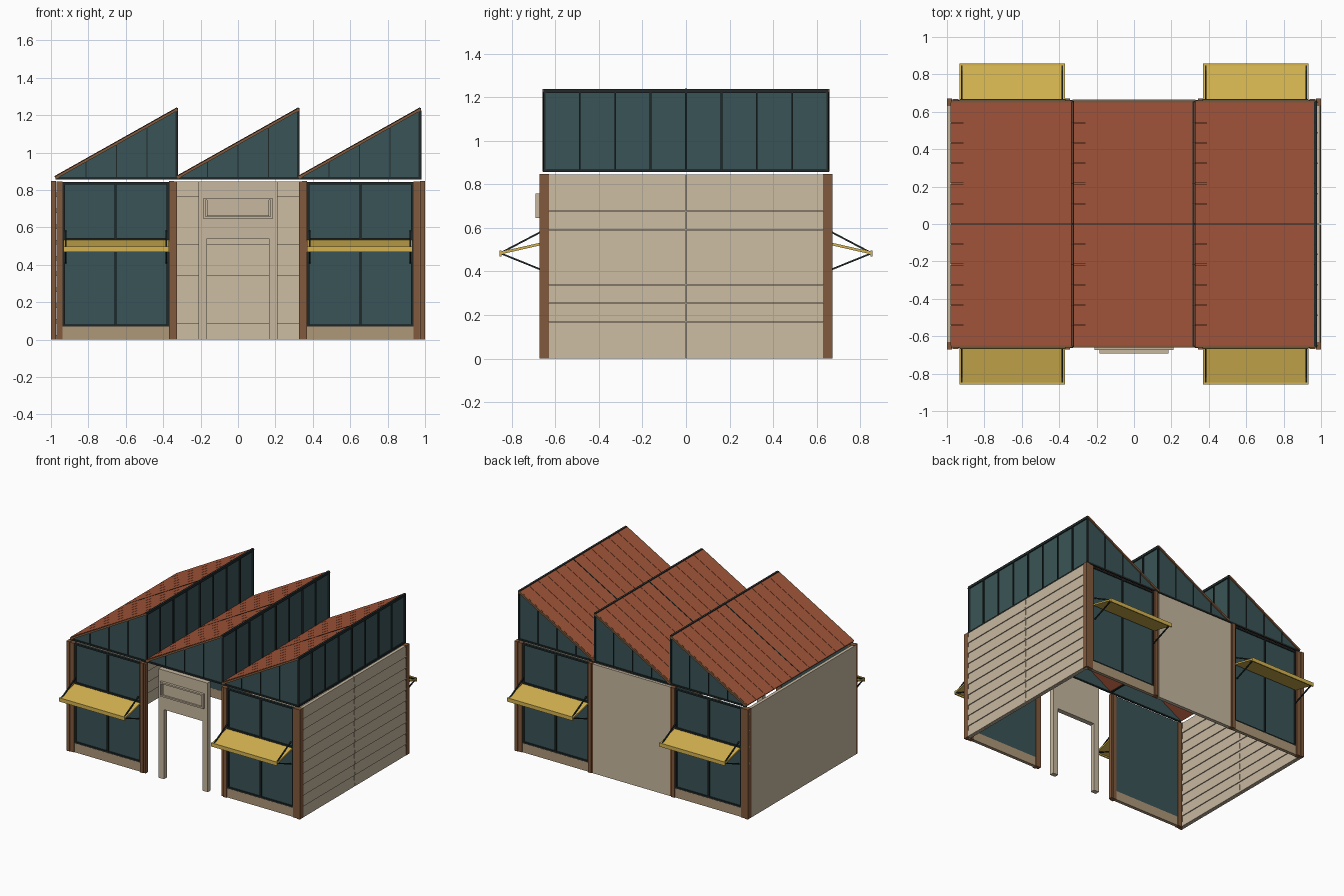
import bpy
from math import atan2, hypot
from mathutils import Vector

if "Cube" in bpy.data.objects:
    bpy.data.objects.remove(bpy.data.objects["Cube"])


def material(name, rgb):
    m = bpy.data.materials.new(name)
    m.diffuse_color = (*rgb, 1)
    m.use_nodes = True
    m.node_tree.nodes["Principled BSDF"].inputs["Base Color"].default_value = m.diffuse_color
    return m


GLASS = material("teal_glass", (.042, .088, .093))
RED = material("red_roof", (.37, .093, .042))
BEIGE = material("beige_wall", (.57, .48, .35))
TAN = material("tan_base", (.42, .31, .19))
BROWN = material("brown_timber", (.22, .10, .045))
YELLOW = material("yellow_awning", (.66, .45, .08))
DARK = material("dark_metal", (.015, .022, .022))


def prism(name, pts, axis, a, b, mat):
    """Extrude a 2D outline along x (outline in y,z) or along y (outline in x,z)."""
    def place(p, t):
        return (t, p[0], p[1]) if axis == 'x' else (p[0], t, p[1])
    n = len(pts)
    verts = [place(p, a) for p in pts] + [place(p, b) for p in pts]
    faces = [tuple(range(n)), tuple(range(2 * n - 1, n - 1, -1))]
    faces += [(i, i + n, (i + 1) % n + n, (i + 1) % n) for i in range(n)]
    me = bpy.data.meshes.new(name)
    me.from_pydata(verts, [], faces)
    ob = bpy.data.objects.new(name, me)
    bpy.context.collection.objects.link(ob)
    # make all faces point outward
    import bmesh
    bm = bmesh.new()
    bm.from_mesh(me)
    bmesh.ops.recalc_face_normals(bm, faces=bm.faces)
    bm.to_mesh(me)
    bm.free()
    me.materials.append(mat)
    return ob


def box(name, x0, x1, y0, y1, z0, z1, mat):
    return prism(name, [(x0, z0), (x1, z0), (x1, z1), (x0, z1)], 'y', y0, y1, mat)


def bar(name, p, q, t, axis, a, b, mat):
    """Flat slab of thickness t whose side view runs from p to q."""
    d = (Vector(q) - Vector(p)).normalized() * t / 2
    n = Vector((-d.y, d.x))
    p, q = Vector(p), Vector(q)
    return prism(name, [p + n, p - n, q - n, q + n], axis, a, b, mat)


# lapped board outline: (depth, height) pairs, thick at the bottom edge
ROWS, H = 10, 0.845
STEP = H / ROWS


def board(depth0, z, sign=1):
    return [(depth0, z + .001), (depth0 + sign * .015, z + .001),
            (depth0 + sign * .009, z + STEP), (depth0, z + STEP)]


# side walls, boards on the +x face of both
for side, x in (("left", -1.0), ("right", .97)):
    box(side + "_wall", x, x + .016, -.65, .65, 0, H, BEIGE)
    for i in range(ROWS):
        for a, b in ((-.63, -.002), (.002, .63)):
            prism(side + "_wall_board", board(x + .015, i * STEP), 'y', a, b, BEIGE)

# back wall, boards on the inside
box("back_wall", -.33, .33, .65, .665, 0, H, BEIGE)
for i in range(ROWS):
    prism("back_wall_board", board(.651, i * STEP, -1), 'x', -.33, .33, BEIGE)

# window bays at the four corners
for sx in (-1, 1):
    for sy in (-1, 1):
        def bay(name, x0, x1, y0, y1, z0, z1, mat):
            xs, ys = sorted((sx * x0, sx * x1)), sorted((sy * y0, sy * y1))
            return box(name, *xs, *ys, z0, z1, mat)
        # posts
        bay("corner_post", .972, 1.0, .63, .672, 0, .848, BROWN)
        bay("corner_post_inner", .937, .97, .635, .668, 0, .845, BROWN)
        bay("inner_post", .342, .37, .635, .672, 0, .848, BROWN)
        bay("inner_post_trim", .325, .341, .635, .664, 0, .845, BROWN)
        # base panel and glass
        bay("base_panel", .37, .937, .637, .662, 0, .07, TAN)
        bay("window_glass", .37, .937, .638, .652, .07, .84, GLASS)
        # window frame
        for x in (.37, .649, .925):
            bay("window_upright", x, x + .012, .65, .661, .07, .84, DARK)
        for z in (.07, .53, .83):
            bay("window_rail", .37, .937, .65, .661, z, z + .012, DARK)
        # awning with front lip and struts
        xa, xb = sorted((sx * .37, sx * .932))
        bar("awning", (sy * .665, .527), (sy * .85, .485), .012, 'x', xa, xb, YELLOW)
        bay("awning_lip", .37, .932, .848, .857, .468, .497, YELLOW)
        for x in (.38, .918):
            a, b = sorted((sx * x, sx * (x + .008)))
            for z in (.58, .41):
                bar("awning_strut", (sy * .67, z), (sy * .853, .484), .008, 'x', a, b, DARK)

# entrance gate with blank panel
for a, b in ((-.21, -.165), (.165, .21)):
    box("gate_leg", a, b, -.67, -.635, 0, .54, BEIGE)
box("gate_header", -.21, .21, -.673, -.635, .54, .845, BEIGE)
box("gate_panel", -.165, .165, -.684, -.67, .66, .745, BEIGE)
for z in (.645, .745):
    box("gate_panel_rail", -.185, .185, -.692, -.67, z, z + .012, BEIGE)
for x in (-.185, .173):
    box("gate_panel_stile", x, x + .012, -.692, -.67, .657, .745, BEIGE)

# sawtooth roof
W, Z0, RISE = .65, .86, .365
for k in range(3):
    x0 = -.975 + k * W
    x1 = x0 + W

    def slope(t):
        return Z0 + RISE * t / W
    # glazed gables with uprights
    for s in (-1, 1):
        ya, yb = sorted((s * .64, s * .65))
        prism("gable_glass", [(x0, Z0), (x1, Z0), (x1, Z0 + RISE)], 'y', ya, yb, GLASS)
        ya, yb = sorted((s * .645, s * .656))
        for t in (.1625, .325, .4875, .644):
            box("gable_upright", x0 + t - .003, x0 + t + .003, ya, yb, Z0, slope(t), DARK)
        box("gable_sill", x0, x1, ya, yb, Z0 - .004, Z0 + .008, DARK)
        bar("gable_edge", (x0, Z0 + .006), (x1, Z0 + RISE + .006), .014, 'y',
            *sorted((s * .648, s * .66)), BROWN)
    # vertical glazing
    box("roof_light_glass", x1 - .012, x1 - .004, -.65, .65, Z0, Z0 + RISE, GLASS)
    for i in range(9):
        y = -.65 + i * .1625
        box("roof_light_upright", x1 - .006, x1 + .005, y - .004, y + .004,
            Z0 - .003, Z0 + RISE, DARK)
    box("roof_light_sill", x1 - .012, x1 + .004, -.65, .65, Z0 - .004, Z0 + .008, DARK)
    box("ridge_bar", x1 - .012, x1 + .004, -.655, .655, Z0 + RISE - .006, Z0 + RISE + .013, DARK)
    # roof boards running down the slope over a thin sheet
    bar("roof_sheet", (x0, Z0 + .004), (x1 - .004, Z0 + RISE + .003), .008, 'y', -.65, .65, RED)
    for i in range(12):
        y = -.65 + i * 1.3 / 12
        bar("roof_board", (x0 - .004, Z0 + .009), (x1, Z0 + RISE + .009), .01, 'y',
            y + .0015, y + 1.3 / 12 - .0015, RED)
    bar("roof_seam", (x0, Z0 + .011), (x1, Z0 + RISE + .011), .012, 'y', -.004, .004, DARK)
